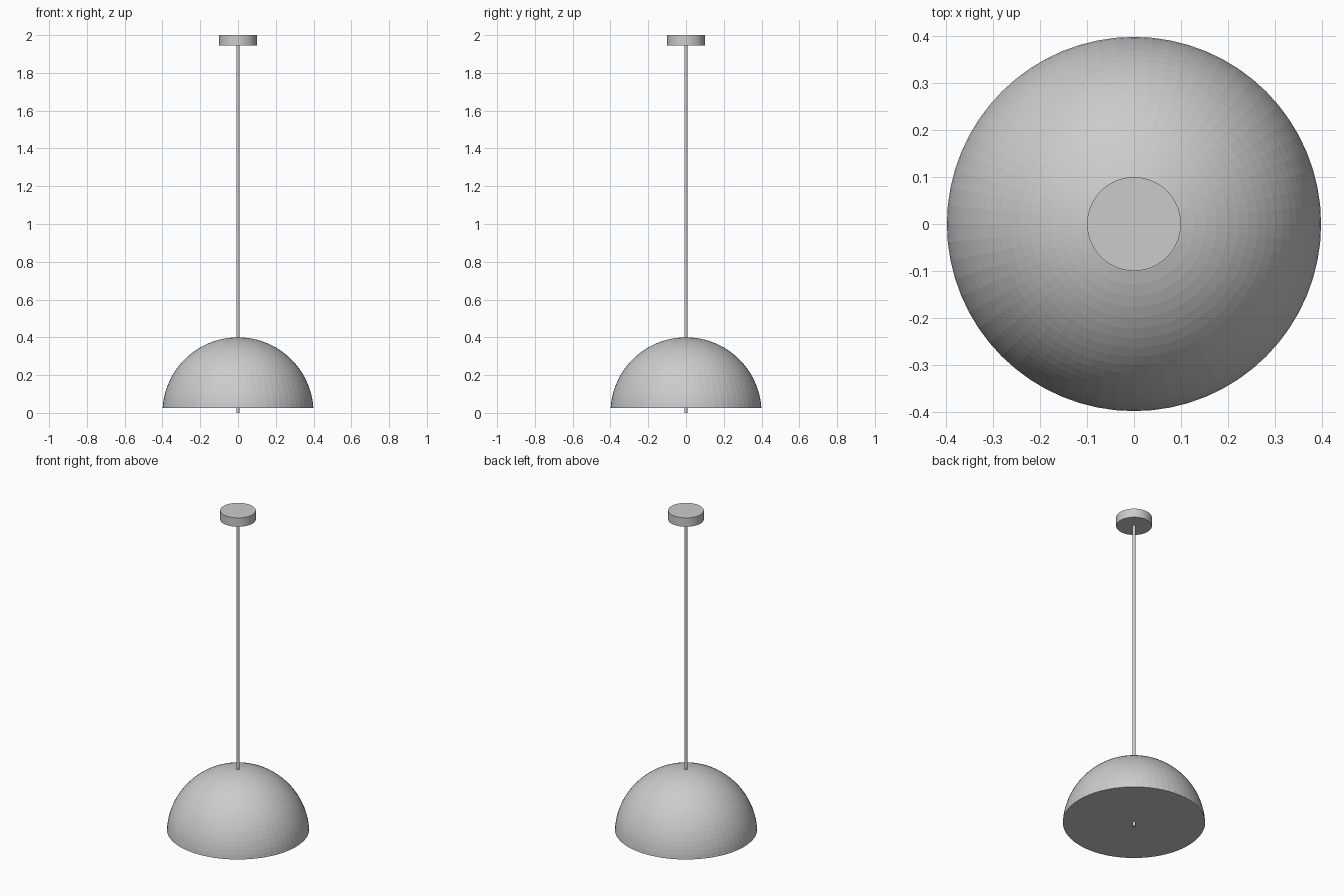
import bpy, bmesh, math

cube = bpy.data.objects.get("Cube")
if cube:
    bpy.data.objects.remove(cube, do_unlink=True)

grey = bpy.data.materials.new("light_grey")
grey.use_nodes = True
COLOR = (0.6, 0.6, 0.6, 1)
grey.diffuse_color = COLOR
grey.node_tree.nodes["Principled BSDF"].inputs["Base Color"].default_value = COLOR


def finish(name, bm):
    mesh = bpy.data.meshes.new(name)
    bm.to_mesh(mesh)
    bm.free()
    mesh.materials.append(grey)
    obj = bpy.data.objects.new(name, mesh)
    bpy.context.collection.objects.link(obj)
    return obj


def cylinder(name, radius, bottom, top, sides):
    bm = bmesh.new()
    bmesh.ops.create_cone(bm, cap_ends=True, segments=sides, radius1=radius,
                          radius2=radius, depth=top - bottom)
    bmesh.ops.translate(bm, verts=bm.verts, vec=(0, 0, (top + bottom) / 2))
    return finish(name, bm)


# Faceted dome shade, closed by a flat disc underneath
RADIUS, RIM = 0.4, 0.026
bm = bmesh.new()
bmesh.ops.create_uvsphere(bm, u_segments=64, v_segments=48, radius=RADIUS)
bmesh.ops.bisect_plane(bm, geom=bm.verts[:] + bm.edges[:] + bm.faces[:], dist=0.0005,
                       plane_co=(0, 0, RIM), plane_no=(0, 0, -1), clear_outer=True)
bmesh.ops.holes_fill(bm, edges=[e for e in bm.edges if e.is_boundary], sides=0)
bmesh.ops.recalc_face_normals(bm, faces=bm.faces)
finish("dome_shade", bm)

# Thin rod running through the shade up to the ceiling plate
cylinder("hanging_rod", 0.009, 0, 1.96, 32)
cylinder("ceiling_plate", 0.1, 1.945, 2, 64)
